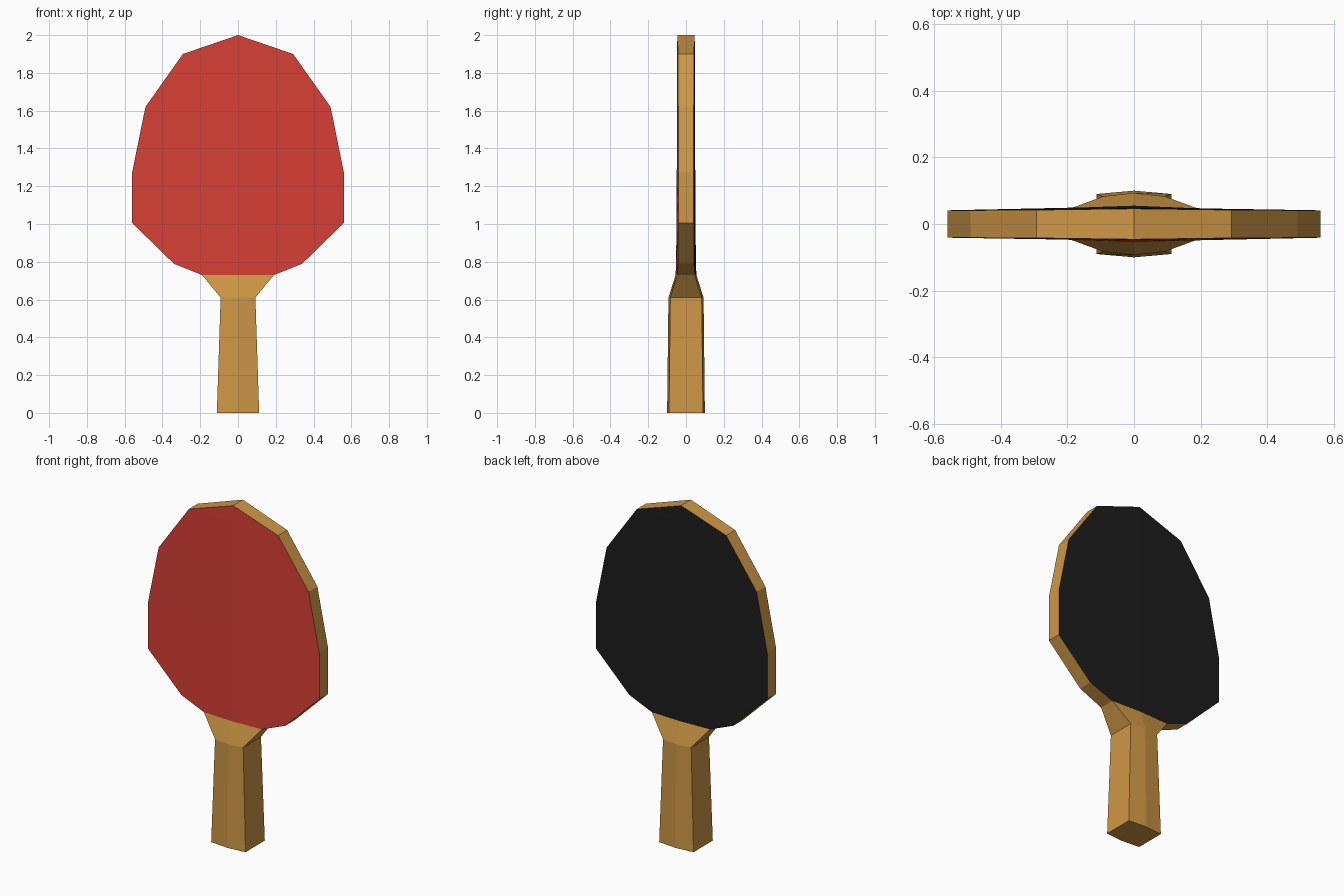
import bpy, bmesh

if "Cube" in bpy.data.objects:
    bpy.data.objects.remove(bpy.data.objects["Cube"])


def material(name, rgb):
    m = bpy.data.materials.new(name)
    m.diffuse_color = (*rgb, 1)
    m.use_nodes = True
    m.node_tree.nodes["Principled BSDF"].inputs["Base Color"].default_value = m.diffuse_color
    return m


wood = material("wood", (0.62, 0.31, 0.06))
red = material("red_rubber", (0.68, 0.05, 0.035))
black = material("black_rubber", (0.012, 0.012, 0.012))


def loft(name, rows, materials, cap_bottom=False):
    """Loft six-sided sections; rows are (z, half width, edge depth, centre depth).
    materials = (front, sides, back)."""
    slots = list(dict.fromkeys(materials))
    front, side, back = (slots.index(m) for m in materials)
    columns = (front, front, side, back, back, side)
    bm = bmesh.new()
    rings = []
    for z, w, e, c in rows:
        section = ((-w, -e), (0, -c), (w, -e), (w, e), (0, c), (-w, e))
        rings.append([bm.verts.new((x, y, z)) for x, y in section])
    for a, b in zip(rings, rings[1:]):
        for i, slot in enumerate(columns):
            j = (i + 1) % 6
            bm.faces.new((a[i], a[j], b[j], b[i])).material_index = slot
    if cap_bottom:
        bm.faces.new(rings[0][::-1]).material_index = side
    # closes the pointed tip where a row has zero width
    bmesh.ops.remove_doubles(bm, verts=bm.verts, dist=1e-5)
    mesh = bpy.data.meshes.new(name)
    bm.to_mesh(mesh)
    bm.free()
    for m in slots:
        mesh.materials.append(m)
    obj = bpy.data.objects.new(name, mesh)
    bpy.context.collection.objects.link(obj)
    return obj


# Section shared by the handle neck and the blade
joint = (0.73, 0.19, 0.047, 0.055)

# Tapered handle flaring into the neck
loft("handle", [(0, 0.112, 0.09, 0.10), (0.61, 0.092, 0.083, 0.093), joint],
     (wood, wood, wood), cap_bottom=True)

# Slightly domed blade: red front, wooden rim, black back
loft("blade", [
    joint,
    (0.79, 0.34, 0.043, 0.053),
    (1.005, 0.56, 0.041, 0.050),
    (1.275, 0.56, 0.041, 0.049),
    (1.62, 0.49, 0.041, 0.048),
    (1.90, 0.292, 0.042, 0.047),
    (2.0, 0, 0.046, 0.046),
], (red, wood, black))
